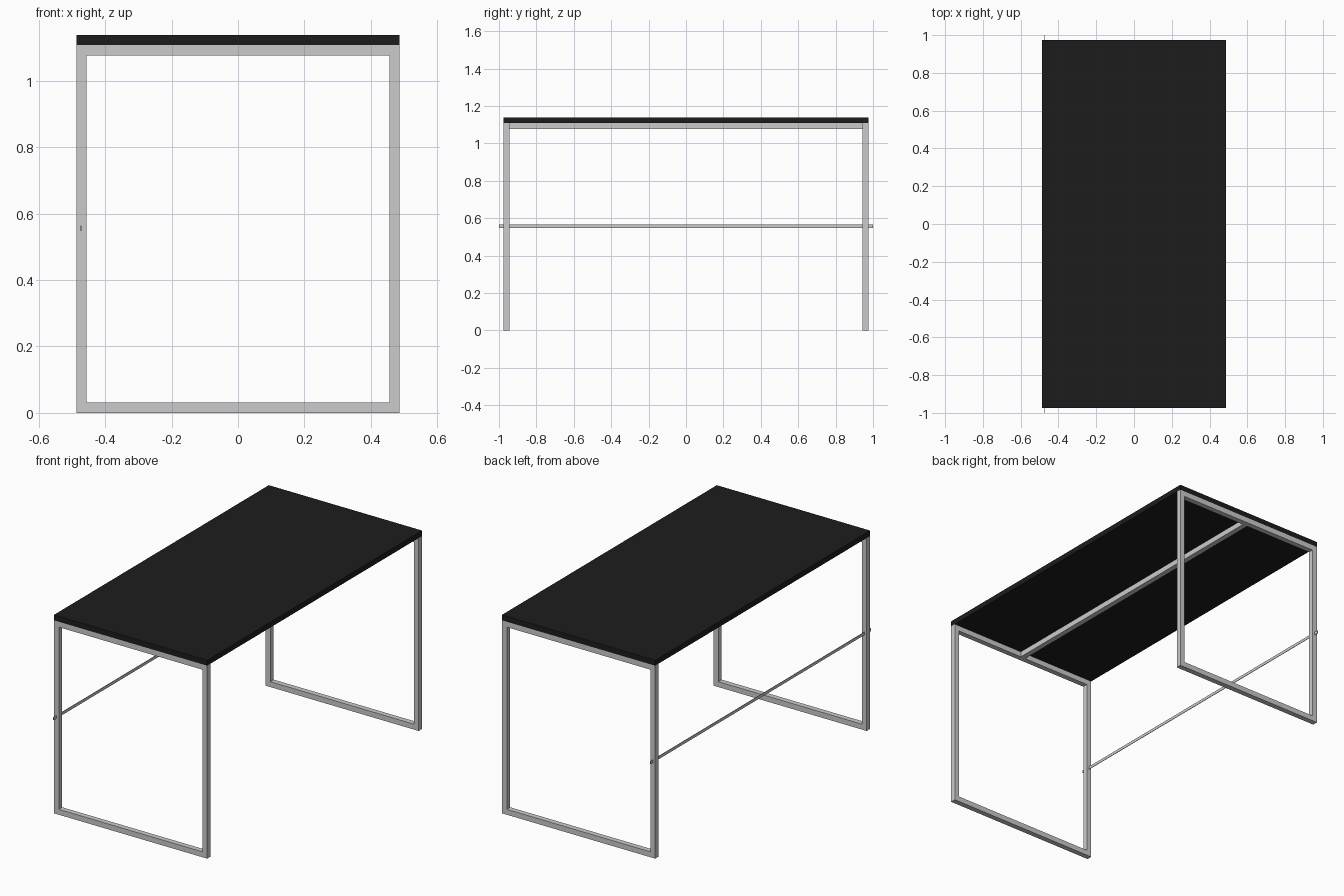
import bpy, bmesh

if "Cube" in bpy.data.objects:
    bpy.data.objects.remove(bpy.data.objects["Cube"])

HALF_X, HALF_Y = 0.487, 0.975
TUBE = 0.031
FRAME_TOP, TOP = 1.108, 1.139


def finish(name, bm):
    bmesh.ops.recalc_face_normals(bm, faces=bm.faces)
    mesh = bpy.data.meshes.new(name)
    bm.to_mesh(mesh)
    bm.free()
    obj = bpy.data.objects.new(name, mesh)
    bpy.context.collection.objects.link(obj)
    return obj


def box(name, lo, hi):
    bm = bmesh.new()
    bmesh.ops.create_cube(bm, size=1)
    for v in bm.verts:
        v.co = [(a + b) / 2 + c * (b - a) for a, b, c in zip(lo, hi, v.co)]
    return finish(name, bm)


def leg_frame(name, y):
    # Closed rectangular loop of square tube, extruded along y
    bm = bmesh.new()
    rings = []
    for inset in (0, TUBE):
        x, low, high = HALF_X - inset, inset, FRAME_TOP - inset
        rings.append([bm.verts.new((px, y, pz)) for px, pz in
                      ((-x, low), (x, low), (x, high), (-x, high))])
    outer, inner = rings
    faces = []
    for i in range(4):
        j = (i + 1) % 4
        faces.append(bm.faces.new((outer[i], outer[j], inner[j], inner[i])))
    extruded = bmesh.ops.extrude_face_region(bm, geom=faces, use_keep_orig=True)
    verts = [g for g in extruded["geom"] if isinstance(g, bmesh.types.BMVert)]
    bmesh.ops.translate(bm, verts=verts, vec=(0, TUBE, 0))
    return finish(name, bm)


# Two end frames
leg_frame("front_leg_frame", -HALF_Y)
leg_frame("back_leg_frame", HALF_Y - TUBE)

# Beam under the middle of the top
box("centre_beam", (-TUBE / 2, -HALF_Y + TUBE, FRAME_TOP - TUBE),
    (TUBE / 2, HALF_Y - TUBE, FRAME_TOP))

# Thin flat brace on the left, passing through both frames
box("side_brace", (-0.474, -1.0, 0.548), (-0.471, 1.0, 0.565))

# Black table top
top = box("table_top", (-HALF_X, -HALF_Y, FRAME_TOP), (HALF_X, HALF_Y, TOP))
black = bpy.data.materials.new("black_top")
black.diffuse_color = (0.012, 0.012, 0.012, 1)
black.use_nodes = True
black.node_tree.nodes["Principled BSDF"].inputs["Base Color"].default_value = black.diffuse_color
top.data.materials.append(black)
